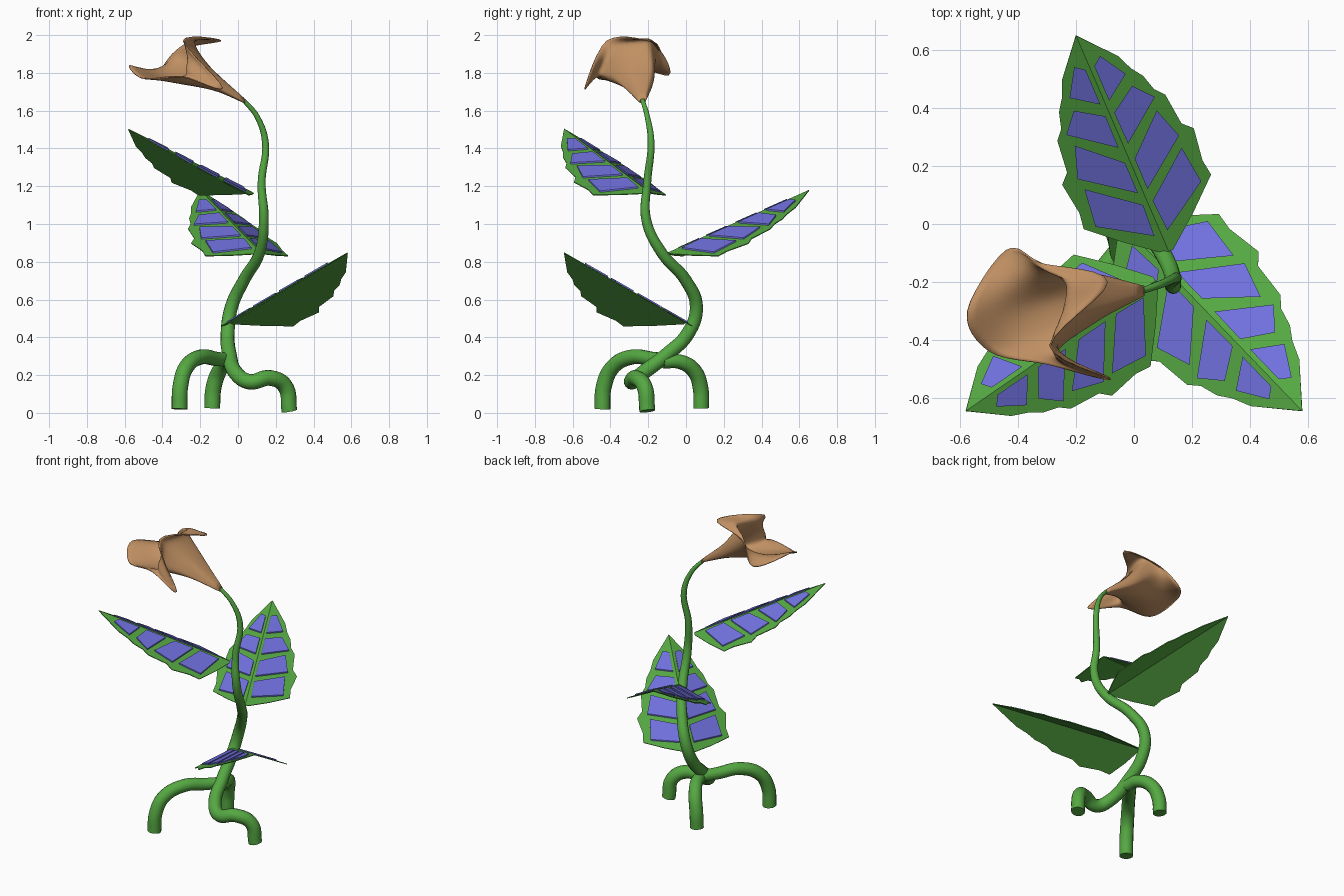
import bpy, math
from mathutils import Vector

if "Cube" in bpy.data.objects:
    bpy.data.objects.remove(bpy.data.objects["Cube"])


def material(name, rgb):
    m = bpy.data.materials.new(name)
    m.diffuse_color = (*rgb, 1)
    m.use_nodes = True
    m.node_tree.nodes["Principled BSDF"].inputs["Base Color"].default_value = m.diffuse_color
    return m


GREEN = material("leaf green", (0.09, 0.39, 0.055))
BLUE = material("violet blue", (0.165, 0.165, 0.74))
BROWN = material("petal brown", (0.53, 0.28, 0.125))


def mesh_object(name, verts, faces, mat):
    me = bpy.data.meshes.new(name)
    me.from_pydata([tuple(v) for v in verts], [], faces)
    me.materials.append(mat)
    me.update()
    ob = bpy.data.objects.new(name, me)
    bpy.context.collection.objects.link(ob)
    return ob


def activate(ob):
    bpy.ops.object.select_all(action='DESELECT')
    ob.select_set(True)
    bpy.context.view_layer.objects.active = ob


def tube(name, points):
    """Smooth round tube through (x, y, z, radius) points."""
    cu = bpy.data.curves.new(name, 'CURVE')
    cu.dimensions = '3D'
    cu.bevel_depth = 1.0
    cu.bevel_resolution = 5
    cu.resolution_u = 8
    cu.use_fill_caps = True
    sp = cu.splines.new('BEZIER')
    sp.bezier_points.add(len(points) - 1)
    for bp, (x, y, z, r) in zip(sp.bezier_points, points):
        bp.co = (x, y, z)
        bp.radius = r
        bp.handle_left_type = bp.handle_right_type = 'AUTO'
    cu.materials.append(GREEN)
    ob = bpy.data.objects.new(name, cu)
    bpy.context.collection.objects.link(ob)
    activate(ob)
    bpy.ops.object.convert(target='MESH')
    bpy.ops.object.shade_smooth_by_angle(angle=math.radians(40))


# Stem, running on into the front root
tube("stem", [
    (0.03, -0.23, 1.655, 0.011), (0.10, -0.205, 1.57, 0.014),
    (0.145, -0.185, 1.43, 0.018), (0.125, -0.205, 1.22, 0.021),
    (0.137, -0.21, 1.02, 0.026), (0.115, -0.13, 0.85, 0.029),
    (0.03, 0.0, 0.70, 0.032), (-0.035, 0.055, 0.56, 0.035),
    (-0.055, 0.01, 0.42, 0.037), (-0.045, -0.10, 0.31, 0.038),
    (-0.01, -0.23, 0.21, 0.040), (0.06, -0.285, 0.165, 0.041),
    (0.17, -0.265, 0.185, 0.042), (0.25, -0.22, 0.14, 0.042),
    (0.272, -0.205, 0.01, 0.042)])

# Arched roots
tube("left_root", [
    (-0.04, -0.08, 0.28, 0.036), (-0.11, -0.17, 0.285, 0.038),
    (-0.20, -0.29, 0.295, 0.040), (-0.275, -0.39, 0.24, 0.041),
    (-0.305, -0.435, 0.14, 0.042), (-0.31, -0.443, 0.02, 0.042)])
tube("back_root", [
    (-0.04, -0.12, 0.27, 0.036), (-0.06, -0.03, 0.27, 0.039),
    (-0.10, 0.045, 0.22, 0.041), (-0.13, 0.077, 0.13, 0.042),
    (-0.137, 0.08, 0.025, 0.042)])

# Leaf outline and panels as (distance along, distance out) per leaf length
OUTLINE = [(0, 0.02), (0.11, 0.16), (0.23, 0.295), (0.30, 0.285), (0.44, 0.305),
           (0.48, 0.265), (0.62, 0.25), (0.66, 0.215), (0.73, 0.195),
           (0.78, 0.16), (0.85, 0.13)]
PANELS = [[(0.085, 0.03), (0.22, 0.245), (0.385, 0.225), (0.225, 0.022)],
          [(0.28, 0.022), (0.436, 0.235), (0.572, 0.19), (0.42, 0.022)],
          [(0.49, 0.022), (0.628, 0.205), (0.71, 0.135), (0.635, 0.02)],
          [(0.69, 0.02), (0.767, 0.13), (0.88, 0.06), (0.85, 0.02)]]


def leaf(name, base, tip):
    """Roof-folded leaf blade with raised panels on its upper side."""
    base, tip = Vector(base), Vector(tip)
    along = tip - base
    flat = Vector((along.x, along.y, 0))
    length = flat.length
    side = Vector((-flat.y, flat.x, 0)).normalized()

    def place(t, w, h=0.0):
        return (base + along * t + side * w * length
                + Vector((0, 0, h - 0.39 * abs(w) * length)))

    n = len(OUTLINE)
    verts = [place(0, 0), place(1, 0)]
    verts += [place(t, w) for t, w in OUTLINE] + [place(t, -w) for t, w in OUTLINE]
    left = [0, 1] + [2 + i for i in reversed(range(n))]
    right = [1, 0] + [2 + n + i for i in range(n)]
    blade = mesh_object(name, verts, [left, right], GREEN)
    sol = blade.modifiers.new("thickness", 'SOLIDIFY')
    sol.thickness = 0.005
    sol.offset = -1

    verts, faces = [], []
    for s in (1, -1):
        for quad in PANELS:
            k = len(verts)
            pts = quad[::-1] if s > 0 else quad
            verts += [place(t, s * w, h) for h in (0.0, 0.008) for t, w in pts]
            faces.append([k + 4, k + 5, k + 6, k + 7])
            for i in range(4):
                j = (i + 1) % 4
                faces.append([k + i, k + j, k + 4 + j, k + 4 + i])
    mesh_object(name + "_panels", verts, faces, BLUE)


leaf("upper_leaf", (0.075, -0.195, 1.17), (-0.58, -0.645, 1.505))
leaf("middle_leaf", (0.12, -0.095, 0.85), (-0.20, 0.65, 1.18))
leaf("lower_leaf", (-0.04, 0.0, 0.48), (0.58, -0.645, 0.85))

# Flower: funnel through three rings, with curled-back lobes on the rim
RINGS = [
    [(-0.15, -0.20, 1.83), (-0.14, -0.175, 1.79), (-0.14, -0.18, 1.74),
     (-0.13, -0.23, 1.715), (-0.13, -0.28, 1.71), (-0.13, -0.32, 1.72),
     (-0.14, -0.34, 1.75), (-0.15, -0.30, 1.82)],
    [(-0.23, -0.22, 1.97), (-0.28, -0.17, 1.93), (-0.33, -0.165, 1.86),
     (-0.38, -0.27, 1.775), (-0.36, -0.38, 1.755), (-0.28, -0.43, 1.775),
     (-0.27, -0.45, 1.83), (-0.26, -0.37, 1.92)],
    [(-0.09, -0.20, 1.97), (-0.32, -0.135, 1.92), (-0.44, -0.09, 1.79),
     (-0.575, -0.30, 1.84), (-0.50, -0.44, 1.77), (-0.30, -0.485, 1.78),
     (-0.08, -0.535, 1.72), (-0.29, -0.42, 1.97)]]


def spline(p0, p1, p2, p3, f):
    return 0.5 * (2 * p1 + (p2 - p0) * f + (2 * p0 - 5 * p1 + 4 * p2 - p3) * f * f
                  + (3 * p1 - p0 - 3 * p2 + p3) * f ** 3)


def closed_ring(pts, steps):
    p = [Vector(q) for q in pts]
    m = len(p)
    return [spline(p[i - 1], p[i], p[(i + 1) % m], p[(i + 2) % m], k / steps)
            for i in range(m) for k in range(steps)]


AROUND, ALONG = 6, 6
rings = [closed_ring(r, AROUND) for r in RINGS]
foot = Vector((0.035, -0.23, 1.65))
centre = sum(rings[0], Vector()) / len(rings[0])
rings.insert(0, [foot + (v - centre) * 0.17 for v in rings[0]])
count = len(rings[0])
rows = []
for a in range(3):
    for k in range(ALONG + (a == 2)):
        row = []
        for i in range(count):
            c = [r[i] for r in rings]
            c = [2 * c[0] - c[1]] + c + [2 * c[3] - c[2]]
            row.append(spline(c[a], c[a + 1], c[a + 2], c[a + 3], k / ALONG))
        rows.append(row)
verts = [v for row in rows for v in row]
faces = [[r * count + i, r * count + (i + 1) % count,
          (r + 1) * count + (i + 1) % count, (r + 1) * count + i]
         for r in range(len(rows) - 1) for i in range(count)]
flower = mesh_object("flower", verts, faces, BROWN)
activate(flower)
bpy.ops.object.shade_smooth_by_angle(angle=math.radians(60))
thick = flower.modifiers.new("thickness", 'SOLIDIFY')
thick.thickness = 0.006
thick.offset = 0
